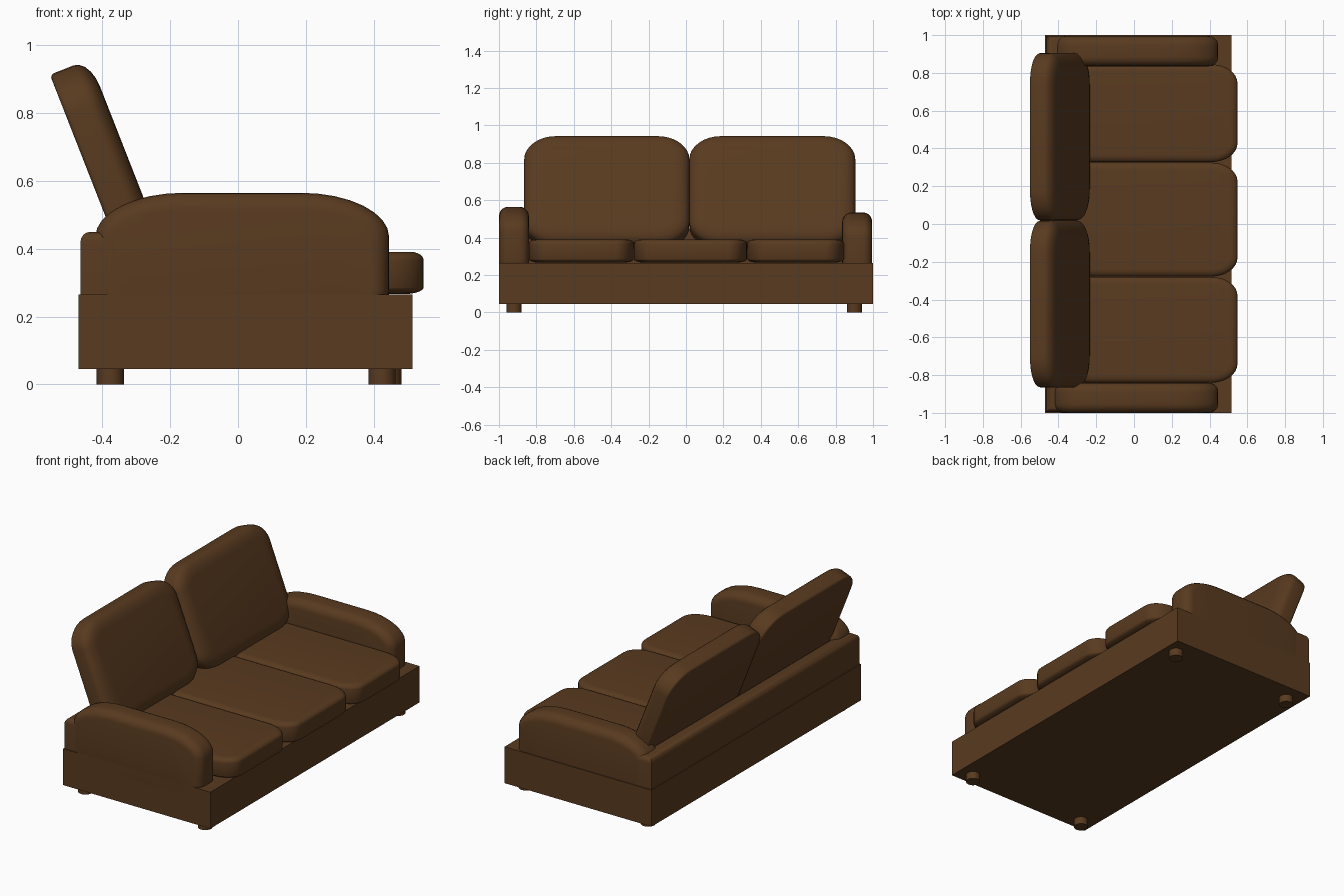
import bpy, bmesh, math
from mathutils import Matrix

if "Cube" in bpy.data.objects:
    bpy.data.objects.remove(bpy.data.objects["Cube"])

leather = bpy.data.materials.new("brown_leather")
leather.diffuse_color = (0.10, 0.043, 0.014, 1)
leather.use_nodes = True
leather.node_tree.nodes["Principled BSDF"].inputs["Base Color"].default_value = leather.diffuse_color


def finish(name, bm, matrix, angle=35):
    bm.transform(matrix)
    bmesh.ops.recalc_face_normals(bm, faces=bm.faces)
    mesh = bpy.data.meshes.new(name)
    bm.to_mesh(mesh)
    bm.free()
    mesh.materials.append(leather)
    ob = bpy.data.objects.new(name, mesh)
    bpy.context.collection.objects.link(ob)
    bpy.ops.object.select_all(action='DESELECT')
    ob.select_set(True)
    bpy.context.view_layer.objects.active = ob
    bpy.ops.object.shade_smooth_by_angle(angle=math.radians(angle))
    return ob


def outline(w, h, rx, ry, n=8):
    pts = []
    for q, (sx, sy) in enumerate([(1, 1), (-1, 1), (-1, -1), (1, -1)]):
        for i in range(n + 1):
            a = math.pi / 2 * (q + i / n)
            pts.append((sx * (w / 2 - rx) + rx * math.cos(a),
                        sy * (h / 2 - ry) + ry * math.sin(a)))
    return pts


def cushion(name, w, h, t, rx, ry, low, high, matrix, n=5):
    """Rounded slab: low/high = (inset, depth) of the elliptical edge rounding."""
    layers = []
    for i in range(n + 1):
        a = math.pi / 2 * i / n
        layers.append((low[0] * (1 - math.sin(a)), low[1] * (1 - math.cos(a))))
    for i in range(n + 1):
        a = math.pi / 2 * i / n
        layers.append((high[0] * (1 - math.cos(a)), t - high[1] * (1 - math.sin(a))))
    bm = bmesh.new()
    rings = []
    for d, z in layers:
        rings.append([bm.verts.new((x, y, z)) for x, y in
                      outline(w - 2 * d, h - 2 * d, rx - d, ry - d)])
    for a, b in zip(rings, rings[1:]):
        for i in range(len(a)):
            j = (i + 1) % len(a)
            bm.faces.new((a[i], a[j], b[j], b[i]))
    bm.faces.new(rings[0])
    bm.faces.new(rings[-1])
    return finish(name, bm, matrix)


def box(name, x0, x1, y0, y1, z0, z1, bevel=0):
    bm = bmesh.new()
    bmesh.ops.create_cube(bm, size=1)
    bm.transform(Matrix.Translation(((x0 + x1) / 2, (y0 + y1) / 2, (z0 + z1) / 2))
                 @ Matrix.Diagonal((x1 - x0, y1 - y0, z1 - z0, 1)))
    if bevel:
        top = [e for e in bm.edges if all(v.co.z > z1 - 0.001 for v in e.verts)]
        bmesh.ops.bevel(bm, geom=top, offset=bevel, segments=4, profile=0.5, affect='EDGES')
    return finish(name, bm, Matrix())


# Plinth and low back rail
box("base", -0.47, 0.515, -1, 1, 0.045, 0.265)
box("back_rail", -0.465, -0.365, -0.995, 0.995, 0.265, 0.45, 0.03)

# Short round legs
for i, (x, y) in enumerate([(-0.377, -0.92), (-0.377, 0.90), (0.425, -0.92), (0.442, 0.90)]):
    bm = bmesh.new()
    bmesh.ops.create_cone(bm, cap_ends=True, segments=32, radius1=0.04, radius2=0.04, depth=0.05)
    finish(f"leg_{i + 1}", bm, Matrix.Translation((x, y, 0.025)))

# Three seat cushions
for i, (y0, y1) in enumerate([(-0.84, -0.28), (-0.278, 0.325), (0.328, 0.845)]):
    cushion(f"seat_cushion_{i + 1}", 0.915, y1 - y0, 0.125, 0.14, 0.10,
            (0.06, 0.02), (0.04, 0.025),
            Matrix.Translation((0.0905, (y0 + y1) / 2, 0.266)))

# Arm pillows, standing in the xz plane
for name, y, z in [("arm_near", -0.84, 0.357), ("arm_far", 0.995, 0.327)]:
    cushion(name, 0.867, 0.416, 0.16, 0.26, 0.13, (0.05, 0.05), (0.05, 0.05),
            Matrix.Translation((0.0125, y, z)) @ Matrix.Rotation(math.pi / 2, 4, 'X'))

# Reclined back cushions: local x -> world y, local y -> up the slope, local z -> forward
s, c = math.sin(math.radians(21.4)), math.cos(math.radians(21.4))
for i, (y0, y1) in enumerate([(-0.865, 0.018), (0.018, 0.905)]):
    m = Matrix(((0, -s, c, -0.442), (1, 0, 0, (y0 + y1) / 2), (0, c, s, 0.625), (0, 0, 0, 1)))
    cushion(f"back_cushion_{i + 1}", y1 - y0, 0.62, 0.125, 0.17, 0.13,
            (0.012, 0.015), (0.085, 0.05), m)
